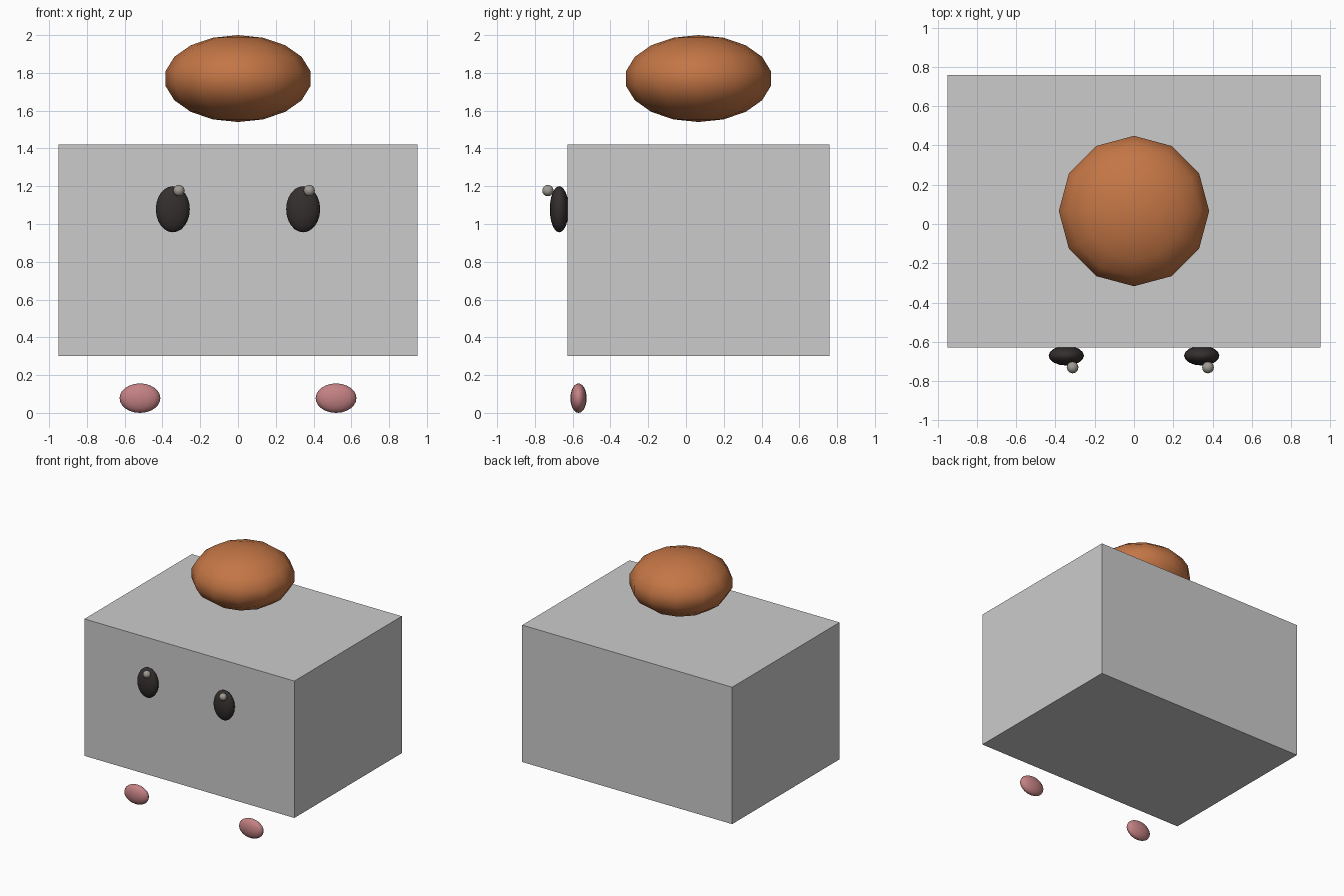
import bpy

if "Cube" in bpy.data.objects:
    bpy.data.objects.remove(bpy.data.objects["Cube"])


def material(name, rgb):
    m = bpy.data.materials.new(name)
    m.diffuse_color = (*rgb, 1)
    m.use_nodes = True
    m.node_tree.nodes["Principled BSDF"].inputs["Base Color"].default_value = m.diffuse_color
    return m


def ellipsoid(name, loc, radii, mat, segments=16, rings=12):
    bpy.ops.mesh.primitive_uv_sphere_add(segments=segments, ring_count=rings,
                                         radius=1, location=loc)
    ob = bpy.context.object
    ob.name = name
    ob.scale = radii
    bpy.ops.object.transform_apply(location=False, rotation=False, scale=True)
    bpy.ops.object.shade_smooth()
    ob.data.materials.append(mat)
    return ob


orange = material("orange_brown", (0.55, 0.18, 0.06))
black = material("near_black", (0.035, 0.028, 0.028))
pink = material("pink", (0.55, 0.22, 0.23))
glint = material("warm_grey", (0.35, 0.33, 0.29))

# Box body
bpy.ops.mesh.primitive_cube_add(size=1, location=(0, 0.066, 0.86))
body = bpy.context.object
body.name = "body"
body.scale = (1.9, 1.388, 1.12)
bpy.ops.object.transform_apply(location=False, rotation=False, scale=True)

# Low-poly tuft floating above the body
ellipsoid("top_tuft", (0, 0.066, 1.77), (0.389, 0.389, 0.23), orange, 12, 9)

for side, s in (("left", -1), ("right", 1)):
    # Eye with a highlight shifted the same way on both sides
    ellipsoid(side + "_eye", (s * 0.345, -0.671, 1.078),
              (0.09, 0.05, 0.122), black)
    ellipsoid(side + "_eye_highlight", (s * 0.345 + 0.032, -0.731, 1.177),
              (0.03, 0.03, 0.03), glint, 12, 8)
    # Small flat pink oval below the body
    ellipsoid(side + "_cheek", (s * 0.519, -0.569, 0.078),
              (0.108, 0.043, 0.078), pink)
